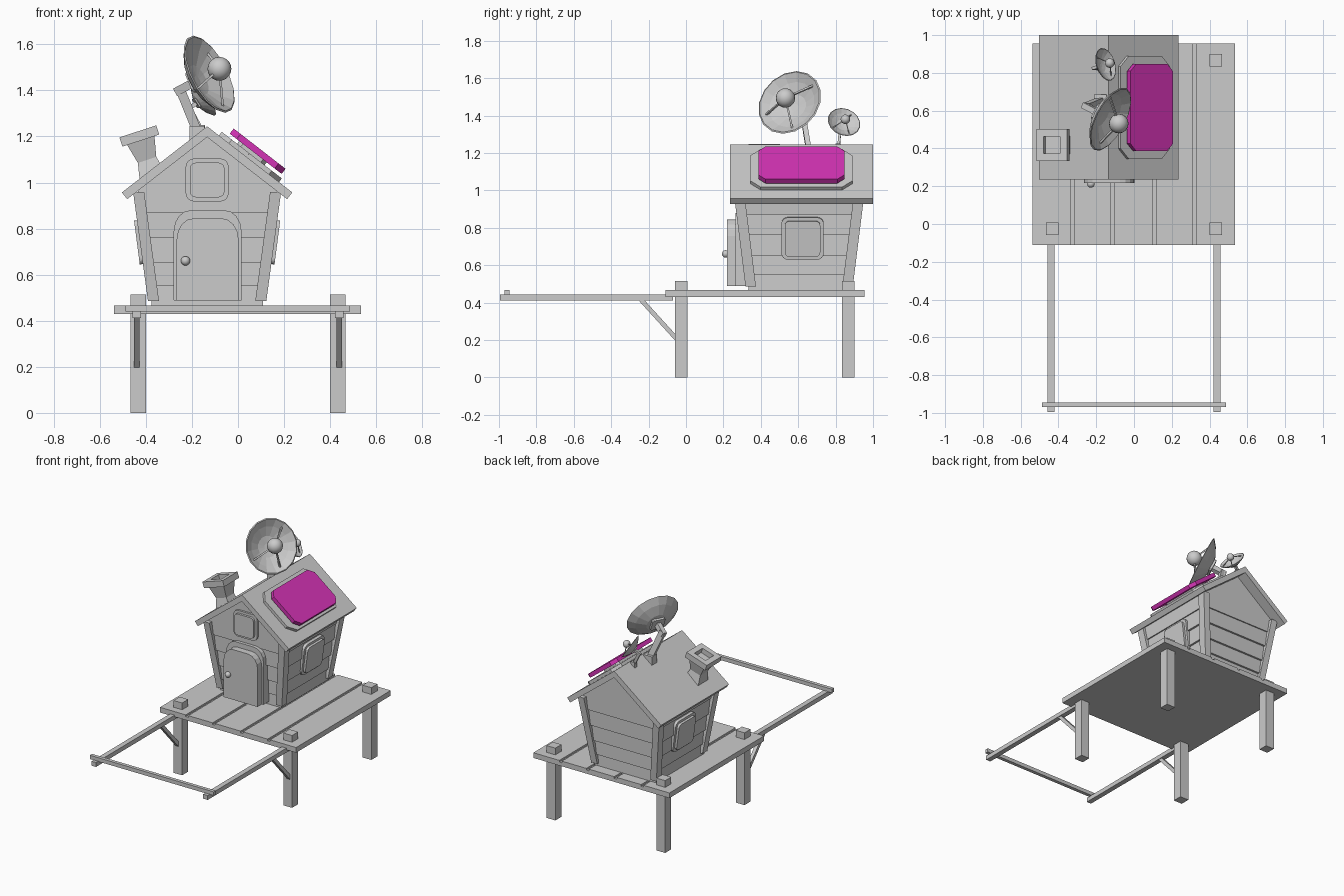
import bpy, bmesh, math
from mathutils import Vector, Matrix

cube = bpy.data.objects.get("Cube")
if cube:
    bpy.data.objects.remove(cube, do_unlink=True)


def material(name, rgb):
    m = bpy.data.materials.new(name)
    m.use_nodes = True
    m.diffuse_color = (*rgb, 1)
    m.node_tree.nodes["Principled BSDF"].inputs["Base Color"].default_value = (*rgb, 1)
    return m


GREY = material("plain grey", (0.6, 0.6, 0.6))
PINK = material("panel magenta", (0.65, 0.033, 0.46))


def finish(name, bm, mat=GREY):
    bmesh.ops.recalc_face_normals(bm, faces=bm.faces)
    mesh = bpy.data.meshes.new(name)
    bm.to_mesh(mesh)
    bm.free()
    mesh.materials.append(mat)
    ob = bpy.data.objects.new(name, mesh)
    bpy.context.collection.objects.link(ob)
    return ob


def loft(name, rings, mat=GREY, closed=False):
    """Skin matching rings; cap the ends, or join last to first when closed."""
    bm = bmesh.new()
    vs = [[bm.verts.new(p) for p in r] for r in rings]
    n = len(vs[0])
    pairs = list(zip(vs, vs[1:])) + ([(vs[-1], vs[0])] if closed else [])
    for a, b in pairs:
        for i in range(n):
            j = (i + 1) % n
            bm.faces.new((a[i], a[j], b[j], b[i]))
    if not closed:
        bm.faces.new(vs[0])
        bm.faces.new(vs[-1])
    return finish(name, bm, mat)


def rect(cx, cy, hx, hy, z):
    return [(cx + sx * hx, cy + sy * hy, z) for sx, sy in ((-1, -1), (1, -1), (1, 1), (-1, 1))]


def box(name, x, y, z, mat=GREY):
    cx, cy, hx, hy = (x[0] + x[1]) / 2, (y[0] + y[1]) / 2, (x[1] - x[0]) / 2, (y[1] - y[0]) / 2
    return loft(name, [rect(cx, cy, hx, hy, h) for h in z], mat)


def frame(origin, x, n):
    """Local axes: x as given, z along n, y completing the set."""
    n, x = Vector(n).normalized(), Vector(x).normalized()
    m = Matrix((x, n.cross(x), n)).transposed().to_4x4()
    m.translation = origin
    return m


def outline(hw, y0, y1, top, bottom=None, steps=4):
    """Rectangle with rounded (steps > 1) or chamfered (steps = 1) corners."""
    rt, rb = top, bottom or top
    pts = []
    for k, (sx, cy, (rx, ry)) in enumerate(((1, y1, rt), (-1, y1, rt), (-1, y0, rb), (1, y0, rb))):
        sy = 1 if k < 2 else -1
        for i in range(steps + 1):
            a = math.pi / 2 * (k + i / steps)
            pts.append((sx * (hw - rx) + rx * math.cos(a), cy - sy * ry + ry * math.sin(a)))
    return pts


def plate(name, m, pts, z0, z1, mat=GREY):
    return loft(name, [[m @ Vector((x, y, z)) for x, y in pts] for z in (z0, z1)], mat)


def bar(name, a, b, w, d=None):
    a, b = Vector(a), Vector(b)
    n = b - a
    side = Vector((0, 1, 0)) if abs(n.normalized().y) < 0.9 else Vector((1, 0, 0))
    x = (side - n * side.dot(n) / n.length_squared)
    h, g = w / 2, (d or w) / 2
    return plate(name, frame(a, x, n), [(-h, -g), (h, -g), (h, g), (-h, g)], 0, n.length)


def ball(name, center, r):
    bm = bmesh.new()
    bmesh.ops.create_uvsphere(bm, u_segments=16, v_segments=10, radius=r,
                              matrix=Matrix.Translation(center))
    for f in bm.faces:
        f.smooth = True
    return finish(name, bm)


# Deck: slab with five planks separated by narrow grooves
box("deck_slab", (-0.538, 0.535), (-0.11, 0.955), (0.43, 0.455))
seams = [-0.548, -0.325, -0.113, 0.107, 0.32, 0.545]
for a, b in zip(seams, seams[1:]):
    box("deck_plank", (a + 0.01, b - 0.01), (-0.11, 0.955), (0.455, 0.467))

# Posts, rails and braces on both sides
for s in (-1, 1):
    for y in (-0.025, 0.867):
        x = s * 0.433
        box("deck_post", (x - 0.034, x + 0.034), (y - 0.034, y + 0.034), (0, 0.515))
    x = s * 0.44
    box("front_rail", (x - 0.018, x + 0.018), (-0.995, -0.07), (0.411, 0.442))
    bar("rail_brace", (x, -0.245, 0.42), (x, -0.045, 0.2), 0.024)
box("cross_rail", (-0.488, 0.487), (-0.97, -0.945), (0.44, 0.467))

# House walls: lapped boards that flare outwards with height
CX, CY = -0.134, 0.605


def half(z, inset=0.0):
    return 0.2575 + (z - 0.49) * 0.136 - inset, 0.2875 + (z - 0.49) * 0.125 - inset


levels = [0.465, 0.55, 0.65, 0.76, 0.875]
for a, b in zip(levels, levels[1:]):
    loft("wall_board", [rect(CX, CY, *half(a, 0.012), a), rect(CX, CY, *half(b, 0.026), b)])
gx, gy = half(0.875, 0.018)
gable = [(-gx, 0.87), (gx, 0.87), (gx + 0.01, 0.97), (0, 1.205), (-gx - 0.01, 0.97)]
loft("gable_wall", [[(CX + x, CY + s * gy, z) for x, z in gable] for s in (-1, 1)])

# Leaning corner posts
for sx in (-1, 1):
    for sy in (-1, 1):
        rings = []
        for z in (0.485, 0.96):
            hx, hy = half(z)
            rings.append(rect(CX + sx * (hx - 0.024), CY + sy * (hy - 0.028), 0.024, 0.028, z))
        loft("corner_post", rings)

# Roof
chevron = [(-0.37, 0.957), (0, 1.244), (0.37, 0.957), (0.347, 0.928), (0, 1.197), (-0.347, 0.928)]
loft("roof", [[(CX + x, y, z) for x, z in chevron] for y in (0.235, 1.0)])

# Arched door with surround and knob
door = frame((-0.132, 0.33, 0.488), (1, 0, 0), (0, -1, 0))
for name, hw, top, z0, z1 in (("door_surround", 0.147, 0.392, 0, 0.065), ("door", 0.134, 0.357, 0, 0.112)):
    plate(name, door, outline(hw, 0, top, (0.075, 0.09), (0.002, 0.002)), z0, z1)
ball("door_knob", (-0.228, 0.212, 0.66), 0.02)
bar("knob_stem", (-0.228, 0.222, 0.66), (-0.228, 0.208, 0.66), 0.015)

# Windows: a surround with a raised panel
side_x = half(0.745, 0.03)[0]
windows = (
    ("gable_window", frame((-0.134, 0.3, 1.011), (1, 0, 0), (0, -1, 0)), 0.093, 0.093),
    ("left_window", frame((CX + side_x, 0.623, 0.745), (0, 1, 0), (1, 0, -0.13)), 0.113, 0.114),
    ("right_window", frame((CX - side_x, 0.623, 0.745), (0, -1, 0), (-1, 0, -0.13)), 0.113, 0.114))
for name, m, hw, hh in windows:
    plate(name + "_surround", m, outline(hw, -hh, hh, (0.035, 0.035)), 0, 0.027)
    plate(name + "_panel", m, outline(hw - 0.018, -hh + 0.018, hh - 0.018, (0.025, 0.025)), 0, 0.043)

# Solar panel: chamfered base on the roof with a raised magenta slab
slope = frame((CX, 0.617, 1.244), (0, 1, 0), (0.613, 0, 0.79))
plate("panel_base", slope, outline(0.273, -0.395, -0.065, (0.055, 0.055), steps=1), -0.01, 0.02)
plate("panel_mount", slope, outline(0.15, -0.3, -0.15, (0.02, 0.02), steps=1), 0.015, 0.036)
plate("solar_panel", slope, outline(0.23, -0.382, -0.097, (0.038, 0.038), steps=1), 0.035, 0.063, PINK)

# Chimney: leaning, waisted shaft and a hollow square cap
stack = frame((-0.435, 0.418, 1.222), (0.95, 0, 0.31), (-0.31, 0, 0.95))


def stack_ring(h, z):
    return [stack @ Vector(p) for p in rect(0, 0, h, h, z)]


loft("chimney_shaft", [stack_ring(h, z) for h, z in
                       ((0.062, -0.26), (0.055, -0.19), (0.042, -0.13), (0.064, -0.035))])
loft("chimney_cap", [stack_ring(h, z) for h, z in
                     ((0.084, -0.042), (0.084, 0), (0.046, 0), (0.046, -0.042))], closed=True)


# Satellite dishes: faceted bowl, receiver on three struts, bent arm
def dish(name, center, normal, r, foot):
    n = Vector(normal).normalized()
    m = frame(center, Vector((0, 0, 1)).cross(n), n)

    def ring(q, z):
        return [m @ Vector((q * r * math.cos(math.tau * i / 16), q * r * math.sin(math.tau * i / 16), z * r))
                for i in range(16)]

    bowl = ((0.05, -0.42), (0.4, -0.36), (0.75, -0.19), (1, 0),
            (0.96, 0.02), (0.72, -0.14), (0.38, -0.3), (0.05, -0.35))
    loft(name + "_bowl", [ring(q, z) for q, z in bowl])
    tip = m @ Vector((0, 0, 0.3 * r))
    ball(name + "_receiver", tip, 0.28 * r)
    for deg in (45, 205, 285):
        a = math.radians(deg)
        rim = m @ Vector((0.82 * r * math.cos(a), 0.82 * r * math.sin(a), -0.1 * r))
        bar(name + "_strut", rim, tip, 0.055 * r)
    plate(name + "_bracket", m, outline(0.25 * r, -0.25 * r, 0.25 * r, (0.05 * r, 0.05 * r), steps=1),
          -0.46 * r, -0.34 * r)
    elbow = m @ Vector((0, 0, -0.88 * r))
    bar(name + "_arm", m @ Vector((0, 0, -0.4 * r)), elbow + n * -0.08 * r, 0.17 * r, 0.2 * r)
    bar(name + "_post", elbow + Vector((0, 0, 0.08 * r)), foot, 0.15 * r, 0.22 * r)
    x, y, z = foot
    box(name + "_foot", (x - 0.18 * r, x + 0.18 * r), (y - 0.16 * r, y + 0.16 * r), (z - 0.04, z + 0.02))


dish("large_dish", (-0.125, 0.555, 1.47), (0.8, -0.42, 0.425), 0.185, (-0.178, 0.655, 1.225))
dish("small_dish", (-0.15, 0.845, 1.365), (0.79, 0.25, 0.55), 0.09, (-0.16, 0.815, 1.23))
